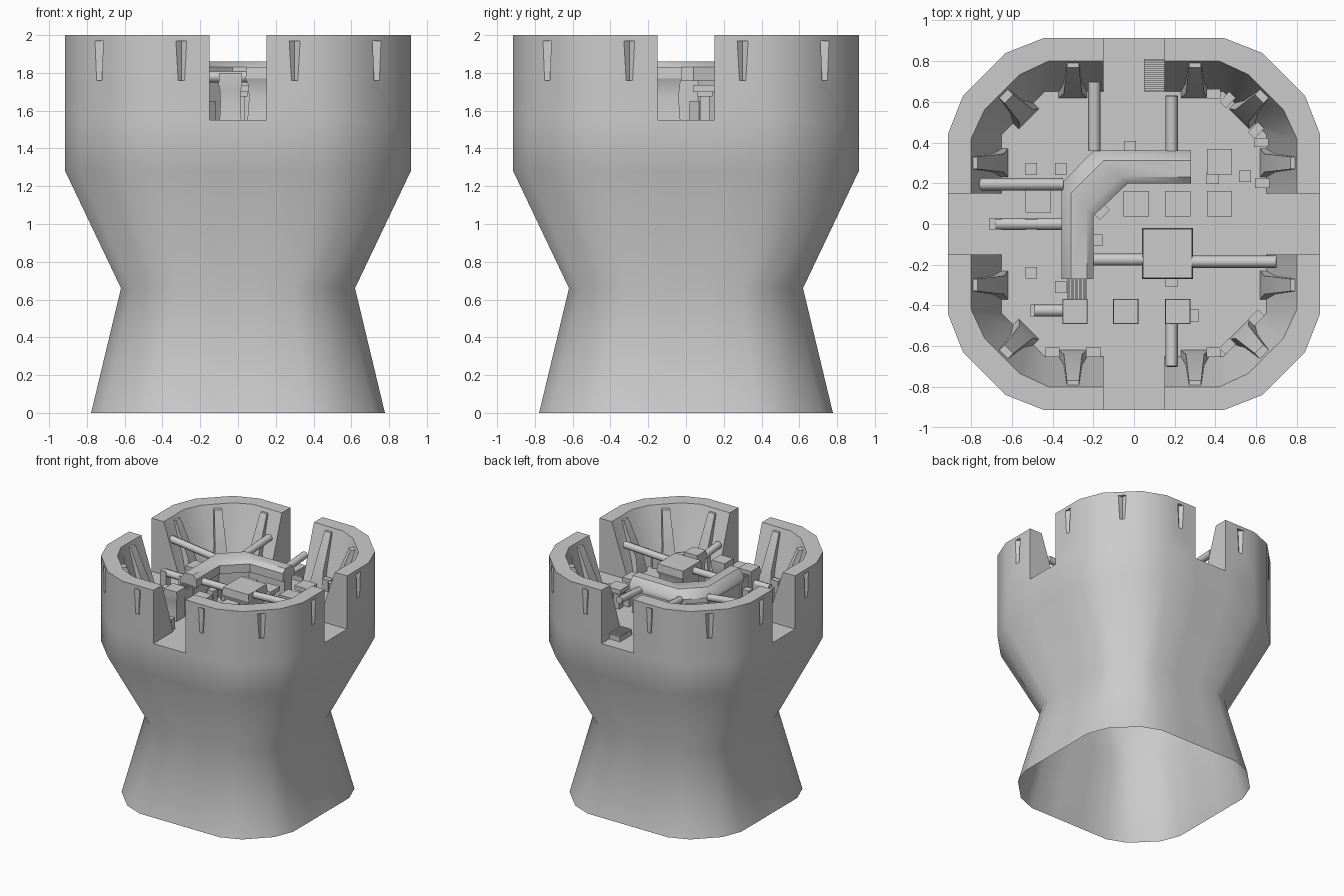
import bpy, bmesh, math
from mathutils import Vector, Matrix

if "Cube" in bpy.data.objects:
    bpy.data.objects.remove(bpy.data.objects["Cube"])

stone = bpy.data.materials.new("stone_grey")
stone.diffuse_color = (0.6, 0.6, 0.6, 1)
stone.use_nodes = True
stone.node_tree.nodes["Principled BSDF"].inputs["Base Color"].default_value = (0.6, 0.6, 0.6, 1)

FLOOR = 1.55


def finish(bm, name, angle=None, closed=True):
    if closed:
        bmesh.ops.recalc_face_normals(bm, faces=bm.faces)
    me = bpy.data.meshes.new(name)
    bm.to_mesh(me)
    bm.free()
    me.materials.append(stone)
    ob = bpy.data.objects.new(name, me)
    bpy.context.collection.objects.link(ob)
    if angle:
        smooth(ob, angle)
    return ob


def smooth(ob, angle):
    bpy.ops.object.select_all(action='DESELECT')
    ob.select_set(True)
    bpy.context.view_layer.objects.active = ob
    bpy.ops.object.shade_smooth_by_angle(angle=math.radians(angle))


def loft(bm, rings, cap=True, wrap=False):
    """Skin a list of equal closed rings of points."""
    vs = [[bm.verts.new(p) for p in r] for r in rings]
    n = len(vs[0])
    for a, b in zip(vs, vs[1:]):
        for i in range(n):
            j = (i + 1) % n
            bm.faces.new((a[i], a[j], b[j], b[i]))
    if cap:
        bm.faces.new(vs[0][::-1])
        bm.faces.new(vs[-1])
    return vs


def spin(p, quarter):
    return Matrix.Rotation(quarter * math.pi / 2, 3, 'Z') @ Vector(p)


# Outline of one corner: gap edge, rounded corner, gap edge
OUTER = [(.915, .15), (.915, .44), (.84, .63), (.63, .84), (.44, .915), (.15, .915)]
RIM = [(.80, .15), (.80, .42), (.735, .56), (.56, .735), (.42, .80), (.15, .80)]
FOOT = [(.65, .15), (.65, .44), (.58, .51), (.51, .58), (.44, .65), (.15, .65)]

# Tower body: flared shell, open underneath, closed by the deck
bm = bmesh.new()
rings = []
for z, s in ((0, .85), (.66, .677), (1.28, 1), (FLOOR, 1)):
    rings.append([spin((x * s, y * s, z), q) for q in range(4) for x, y in OUTER])
vs = loft(bm, rings, cap=False)
bm.faces.new(vs[-1])
finish(bm, "tower_body", 45, closed=False)

# Four parapet corners with shallow tapered slots on the outside
for q in range(4):
    bm = bmesh.new()
    sections = []
    for o, r, f in zip(OUTER, RIM, FOOT):
        sections.append([spin((*p, z), q) for p, z in
                         ((o, FLOOR), (o, 2), (r, 2), (f, FLOOR))])
    loft(bm, sections)
    wall = finish(bm, "parapet_corner")
    for x, y in ((.92, .3), (.737, .737), (.3, .92)):
        bm = bmesh.new()
        bmesh.ops.create_cone(bm, cap_ends=True, segments=4, radius1=.022, radius2=.034, depth=.21)
        turn = Matrix.Rotation(math.pi / 4 if x == y else 0, 4, 'Z')
        place = Matrix.Translation(spin((x, y, 1.865), q))
        bm.transform(place @ Matrix.Rotation(q * math.pi / 2, 4, 'Z') @ turn)
        cutter = finish(bm, "slot_cutter")
        cutter.hide_render = True
        mod = wall.modifiers.new("slot", 'BOOLEAN')
        mod.operation = 'DIFFERENCE'
        mod.solver = 'EXACT'
        mod.object = cutter
        bpy.context.view_layer.objects.active = wall
        bpy.ops.object.modifier_apply(modifier=mod.name)
        bpy.data.objects.remove(cutter)
    smooth(wall, 35)

    # Sloping ribs on the inside of the wall
    for turn, top, foot in ((0, .80, .64), (1, .90, .75)):
        for mirror in ((False, True) if not turn else (False,)):
            bm = bmesh.new()
            ring = []
            for d, z, w in ((foot, FLOOR, .07), (foot + .02, 1.68, .045), (top - .01, 1.97, .03)):
                pts = [(d - .02, -w), (d + .08, -w), (d + .08, w), (d - .02, w)]
                row = []
                for u, v in pts:
                    if turn:
                        x, y = (u - v) * math.sqrt(.5), (u + v) * math.sqrt(.5)
                    else:
                        x, y = (v + .3, u) if mirror else (u, v + .3)
                    row.append(spin((x, y, z), q))
                ring.append(row)
            loft(bm, ring)
            finish(bm, "wall_rib", 40)


def block(name, x, y, w, d, z0, z1, angle=0):
    bm = bmesh.new()
    bmesh.ops.create_cube(bm, size=1)
    bm.transform(Matrix.Translation((x, y, (z0 + z1) / 2)) @ Matrix.Rotation(angle, 4, 'Z')
                 @ Matrix.Diagonal((w, d, z1 - z0, 1)))
    return finish(bm, name)


def pillar(name, x, y, w, top):
    """Square pillar with a pinched neck below a flared cap."""
    bm = bmesh.new()
    rings = []
    for z, s in ((FLOOR, .92), (top - .16, .85), (top - .09, .9), (top - .06, 1), (top, .96)):
        h = w * s / 2
        rings.append([(x - h, y - h, z), (x + h, y - h, z), (x + h, y + h, z), (x - h, y + h, z)])
    loft(bm, rings)
    finish(bm, name, 25)


def stool(x, y, w=.125):
    block("stool_stem", x, y, .05, .05, FLOOR, 1.69)
    block("stool_collar", x, y, .08, .08, 1.675, 1.70)
    block("stool_seat", x, y, w, w, 1.70, 1.735)


def tube(name, a, b, r=.03):
    a, b = Vector(a), Vector(b)
    bm = bmesh.new()
    bmesh.ops.create_cone(bm, cap_ends=True, segments=8, radius1=r, radius2=r, depth=(b - a).length)
    bm.transform(Matrix.Translation((a + b) / 2)
                 @ (b - a).to_track_quat('Z', 'Y').to_matrix().to_4x4())
    finish(bm, name, 50)


# Angled counter: a profile swept around a chamfered corner
def counter(name, profile):
    out = [(-.355, -.27), (-.355, .2), (-.2, .36), (.28, .36)]
    inn = [(-.2, -.27), (-.2, .04), (-.03, .2), (.28, .2)]
    bm = bmesh.new()
    loft(bm, [[(o[0] + (i[0] - o[0]) * t, o[1] + (i[1] - o[1]) * t, z) for t, z in profile]
              for o, i in zip(out, inn)])
    finish(bm, name, 40)


counter("counter_top", [(0, 1.76), (0, 1.80), (.3, 1.86), (.8, 1.86), (1, 1.83), (1, 1.76)])
counter("counter_base", [(.25, FLOOR), (.25, 1.77), (.85, 1.77), (.85, FLOOR)])

# Central console, pillars and stools
pillar("central_console", .165, -.145, .25, 1.83)
for x in (-.29, -.04, .215):
    pillar("front_pillar", x, -.43, .125, 1.80)
for x, y in ((.01, .1), (.215, .1), (.42, .1), (.42, .305), (-.47, .12)):
    stool(x, y)

# Pipes
for a, b in (((-.77, .195, 1.85), (-.35, .195, 1.80)), ((-.195, .36, 1.80), (-.195, .70, 1.82)),
             ((.185, .36, 1.78), (.185, .63, 1.80)), ((-.2, -.175, 1.78), (.05, -.175, 1.78)),
             ((.28, -.185, 1.80), (.70, -.185, 1.82)), ((.185, -.49, 1.74), (.185, -.70, 1.76)),
             ((-.68, 0, 1.66), (-.35, 0, 1.66)), ((-.49, -.425, 1.68), (-.35, -.425, 1.68))):
    tube("pipe", a, b)

# Small crates on the deck and along the wall
for x, y in ((-.505, .27), (-.36, .27), (-.505, 0), (-.68, 0), (-.505, -.24), (-.36, -.31),
             (-.48, -.425), (-.37, -.425), (.545, .235), (.385, .225), (-.02, .38),
             (.185, -.28), (.29, -.45), (-.185, -.08)):
    block("crate", x, y, .058, .058, FLOOR, 1.68)
for x, y, turn in ((.39, .64, 0), (.46, .61, .8), (.60, .46, .8), (.625, .40, 0), (.63, .2, 0),
                   (.6, -.46, .8), (.46, -.6, .8), (.39, -.63, 0), (-.4, -.63, 0),
                   (-.2, -.63, 0), (-.16, .06, .8)):
    block("wall_crate", x, y, .07, .045, FLOOR, 1.65, turn)

# Ribbed grilles
for i in range(8):
    block("back_grille_bar", .1, .66 + i * .02, .1, .012, FLOOR, 1.60)
    block("front_grille_bar", -.325 + i * .013, -.32, .008, .1, 1.70, 1.77)
block("back_grille_bed", .1, .73, .1, .16, FLOOR, 1.59)
block("front_grille_bed", -.28, -.32, .1, .1, FLOOR, 1.76)
